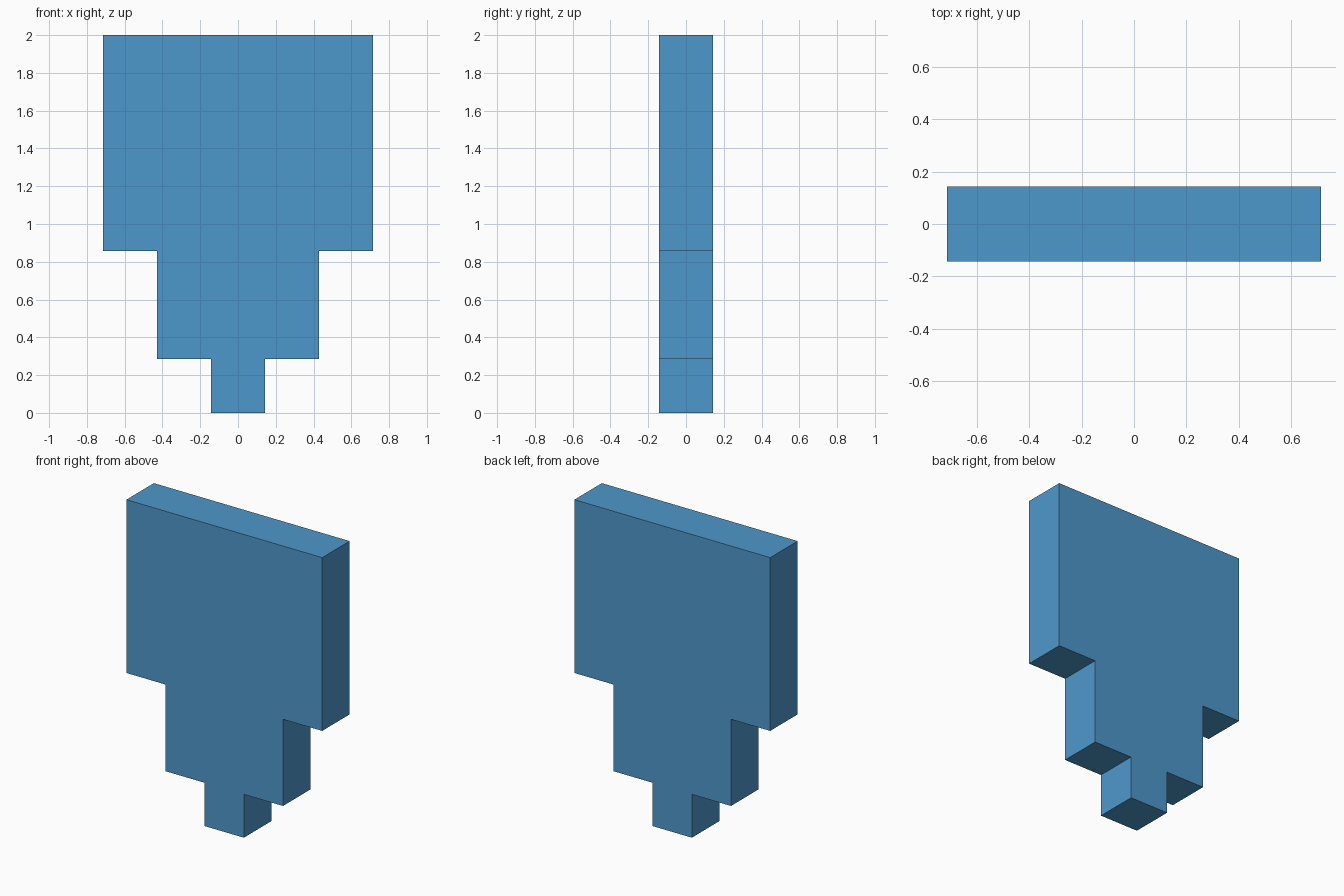
import bpy, bmesh

if "Cube" in bpy.data.objects:
    bpy.data.objects.remove(bpy.data.objects["Cube"])

U = 2 / 7  # one grid step of the stepped outline

blue = bpy.data.materials.new("sky blue")
blue.diffuse_color = (0.076, 0.314, 0.597, 1)
blue.use_nodes = True
blue.node_tree.nodes["Principled BSDF"].inputs["Base Color"].default_value = blue.diffuse_color

# Stepped tiers from the bottom up: half width, bottom, top (in steps)
tiers = [(0.5, 0, 1), (1.5, 1, 3), (2.5, 3, 7)]
right = [(w, z) for w, lo, hi in tiers for z in (lo, hi)]
outline = right + [(-x, z) for x, z in reversed(right)]

# Stepped slab: mirrored outline extruded through its thickness
bm = bmesh.new()
front = bm.faces.new([bm.verts.new((x * U, -U / 2, z * U)) for x, z in outline])
ext = bmesh.ops.extrude_face_region(bm, geom=[front], use_keep_orig=True)
bmesh.ops.translate(bm, vec=(0, U, 0),
                    verts=[g for g in ext["geom"] if isinstance(g, bmesh.types.BMVert)])
bmesh.ops.recalc_face_normals(bm, faces=bm.faces)

mesh = bpy.data.meshes.new("stepped_slab")
bm.to_mesh(mesh)
bm.free()
mesh.materials.append(blue)
bpy.context.collection.objects.link(bpy.data.objects.new("stepped_slab", mesh))
